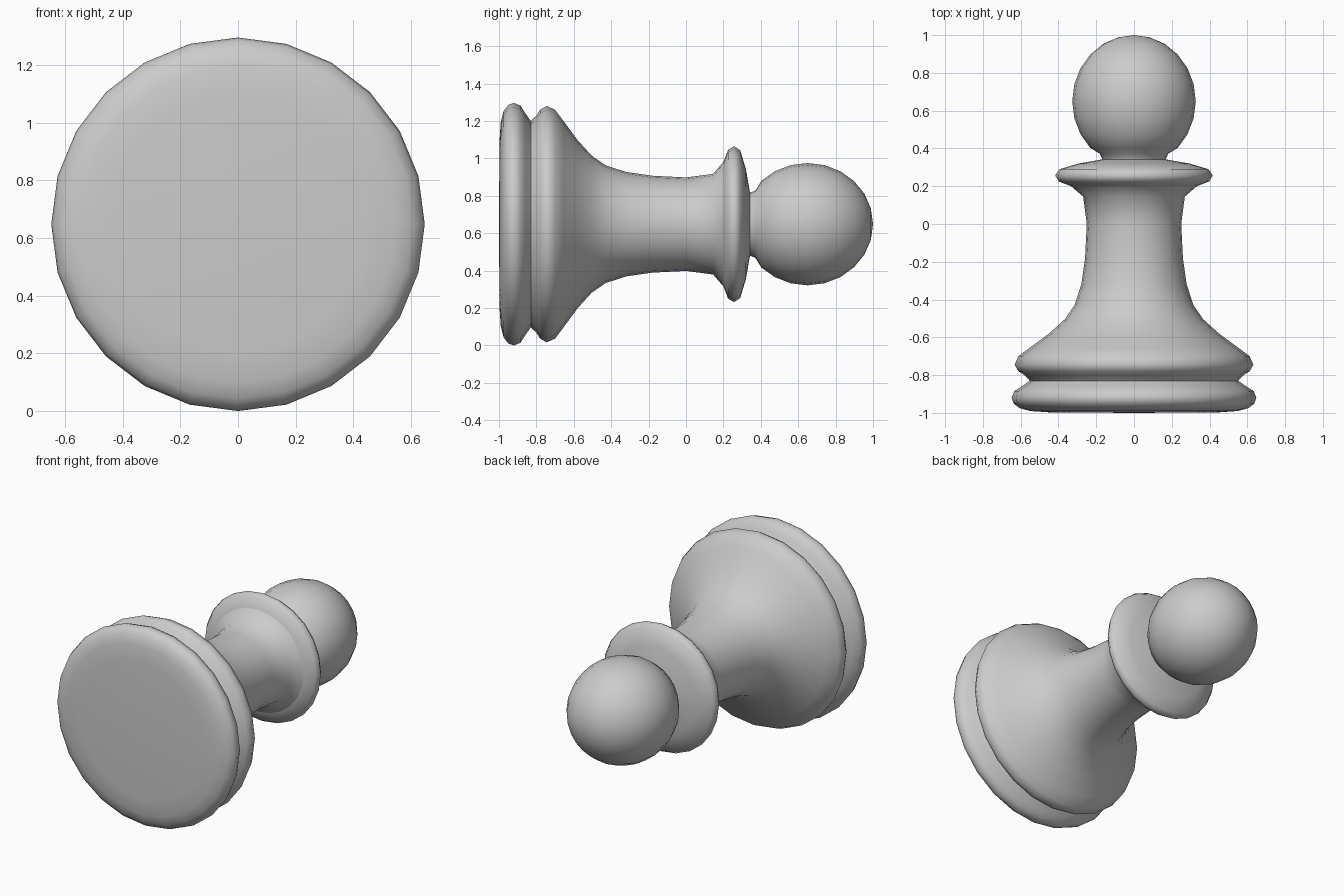
import bpy, bmesh
from math import sin, cos, pi, radians

if "Cube" in bpy.data.objects:
    bpy.data.objects.remove(bpy.data.objects["Cube"])

SIDES = 24
AXIS_Z = 0.648


def lathe(name, profile):
    """Turn (y, radius) points around the horizontal y axis."""
    bm = bmesh.new()
    rings = []
    for y, r in profile:
        rings.append([bm.verts.new((r * sin(2 * pi * j / SIDES), y,
                                    AXIS_Z + r * cos(2 * pi * j / SIDES)))
                      for j in range(SIDES)])
    for a, b in zip(rings, rings[1:]):
        for j in range(SIDES):
            k = (j + 1) % SIDES
            bm.faces.new((a[j], a[k], b[k], b[j]))
    bmesh.ops.remove_doubles(bm, verts=bm.verts, dist=1e-5)
    for f in bm.faces:
        f.smooth = True
    mesh = bpy.data.meshes.new(name)
    bm.to_mesh(mesh)
    bm.free()
    obj = bpy.data.objects.new(name, mesh)
    bpy.context.collection.objects.link(obj)
    return obj


# Foot disc with a slightly domed underside, up to the groove
lathe("foot", [(-1.0, 0), (-0.997, 0.45), (-0.99, 0.55), (-0.975, 0.605),
               (-0.95, 0.638), (-0.92, 0.648), (-0.885, 0.634),
               (-0.86, 0.595), (-0.83, 0.552)])

# Upper base ring flowing into the flared stem
lathe("stem", [(-0.83, 0.552), (-0.80, 0.58), (-0.78, 0.612), (-0.745, 0.632),
               (-0.70, 0.612), (-0.655, 0.552), (-0.58, 0.45), (-0.505, 0.367),
               (-0.43, 0.315), (-0.32, 0.279), (-0.18, 0.259), (0.0, 0.25),
               (0.145, 0.269), (0.20, 0.333)])

# Thin collar under the head
lathe("collar", [(0.20, 0.333), (0.225, 0.398), (0.257, 0.417), (0.29, 0.395),
                 (0.32, 0.295), (0.342, 0.168)])

# Ball head, slightly stretched along the axis
head = [(0.342, 0.168), (0.372, 0.181)]
for deg in range(45, 181, 15):
    t = radians(deg)
    head.append((0.65 - 0.35 * cos(t), 0.327 * max(sin(t), 0) if deg < 180 else 0))
lathe("head", head)
